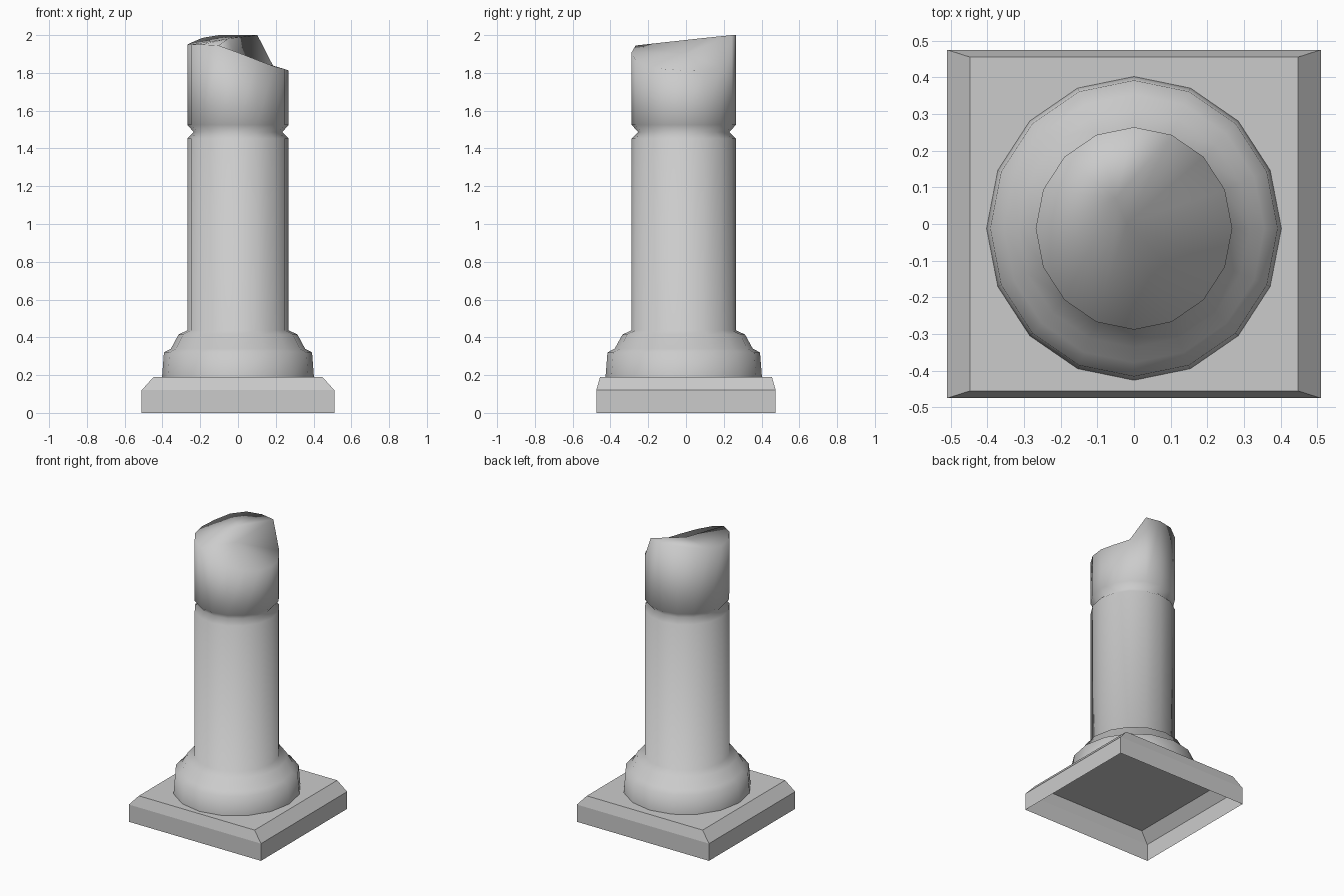
import bpy, bmesh
from math import sin, cos, pi

if "Cube" in bpy.data.objects:
    bpy.data.objects.remove(bpy.data.objects["Cube"])

N = 16          # sides of the column
CY = -0.012     # column centre in y


def finish(name, bm, smooth):
    bmesh.ops.recalc_face_normals(bm, faces=bm.faces[:])
    for f in bm.faces:
        f.smooth = smooth
    me = bpy.data.meshes.new(name)
    bm.to_mesh(me)
    bm.free()
    ob = bpy.data.objects.new(name, me)
    bpy.context.collection.objects.link(ob)
    return ob


def bridge(bm, a, b):
    n = len(a)
    for i in range(n):
        bm.faces.new((a[i], a[(i + 1) % n], b[(i + 1) % n], b[i]))


# Plinth: square slab with chamfered top, open underneath
bm = bmesh.new()
rings = []
for hx, hy, z in [(0.51, 0.475, 0), (0.51, 0.475, 0.12), (0.447, 0.455, 0.19)]:
    rings.append([bm.verts.new((sx * hx, sy * hy, z))
                  for sx, sy in ((-1, -1), (1, -1), (1, 1), (-1, 1))])
bridge(bm, rings[0], rings[1])
bridge(bm, rings[1], rings[2])
bm.faces.new(rings[2])
finish("plinth", bm, False)

# Column: moulded foot, shaft and groove from a profile (radius, height)
profile = [(0.402, 0.19), (0.392, 0.32), (0.355, 0.34), (0.315, 0.415),
           (0.268, 0.437), (0.268, 1.452), (0.235, 1.487), (0.268, 1.525)]
# Heights of the broken rim, anticlockwise from +x
rim_z = [1.813, 1.81, 1.83, 2.0, 2.0, 2.0, 1.985, 1.96,
         1.95, 1.95, 1.95, 1.945, 1.908, 1.868, 1.835, 1.82]


def ring(bm, r, heights):
    return [bm.verts.new((r * cos(2 * pi * k / N),
                          CY + r * 1.03 * sin(2 * pi * k / N), heights[k]))
            for k in range(N)]


bm = bmesh.new()
rings = [ring(bm, r, [z] * N) for r, z in profile]
rings.append(ring(bm, 0.268, rim_z))
for a, b in zip(rings, rings[1:]):
    bridge(bm, a, b)

# Broken top: a low side and a high side meeting at a step
rim = rings[-1]
low = bm.verts.new((-0.02, 0.0, 1.9))
high = bm.verts.new((-0.05, 0.07, 1.982))
for k in range(N):
    centre = high if 3 <= k < 11 else low
    bm.faces.new((rim[k], rim[(k + 1) % N], centre))
bm.faces.new((low, rim[3], high))
bm.faces.new((low, high, rim[11]))
finish("broken_column", bm, True)
